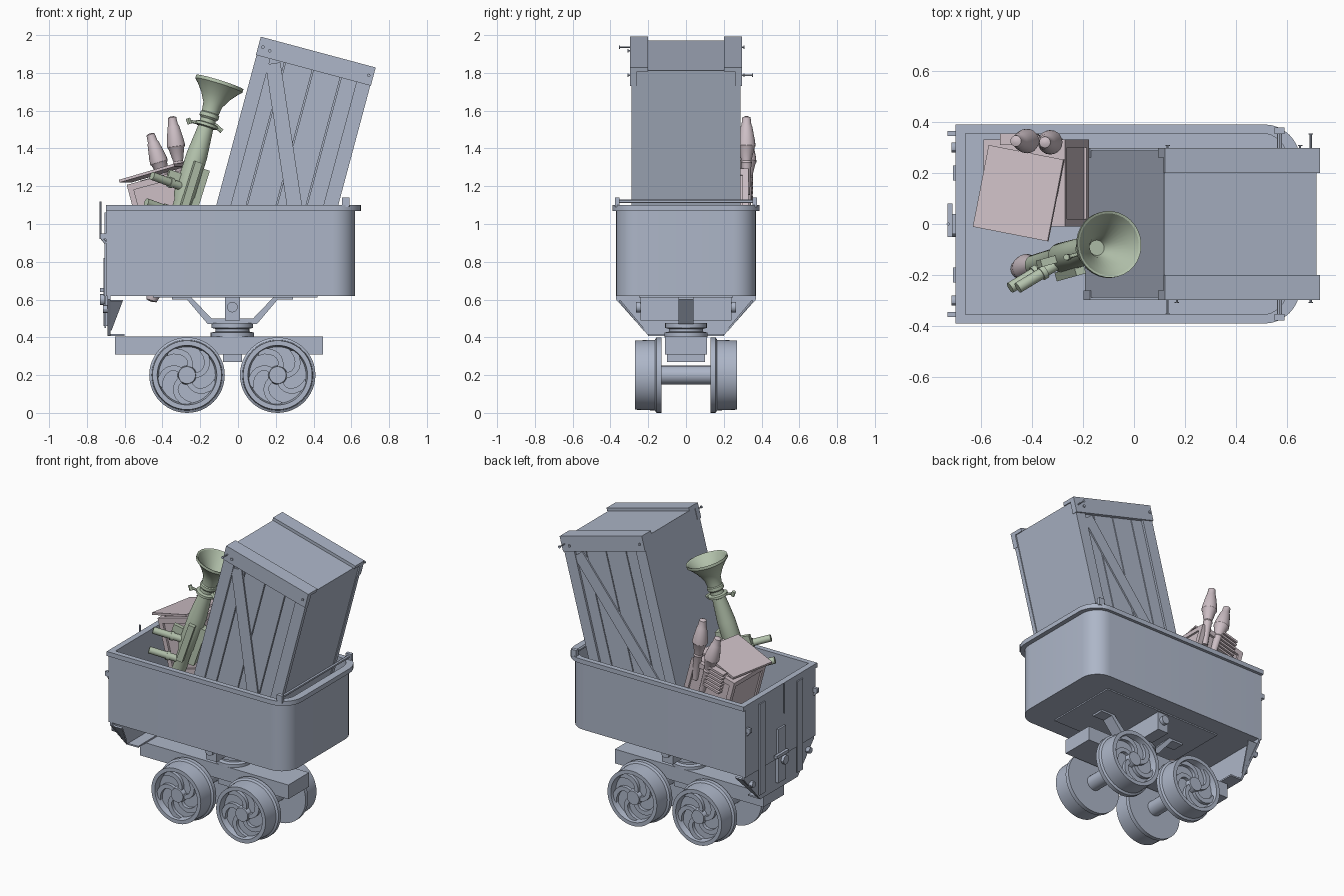
import bpy, bmesh, math
from math import radians, sin, cos, pi
from mathutils import Matrix, Vector

if "Cube" in bpy.data.objects:
    bpy.data.objects.remove(bpy.data.objects["Cube"])

T = lambda x, y, z: Matrix.Translation((x, y, z))
R = lambda deg, axis: Matrix.Rotation(radians(deg), 4, axis)
I = Matrix.Identity(4)

def material(name, rgb):
    m = bpy.data.materials.new(name)
    m.diffuse_color = (*rgb, 1)
    m.use_nodes = True
    m.node_tree.nodes["Principled BSDF"].inputs["Base Color"].default_value = m.diffuse_color
    return m

STEEL = material("blue grey", (0.42, 0.47, 0.58))
PINK = material("pale pink", (0.61, 0.52, 0.56))
GREEN = material("pale green", (0.46, 0.55, 0.42))

def finish(name, bm, mat, M=I):
    bmesh.ops.recalc_face_normals(bm, faces=bm.faces)
    me = bpy.data.meshes.new(name)
    bm.to_mesh(me)
    bm.free()
    me.transform(M)
    me.materials.append(mat)
    ob = bpy.data.objects.new(name, me)
    bpy.context.collection.objects.link(ob)
    return ob

def box(name, x, y, z, mat=STEEL, M=I):
    """Box from (min, max) pairs."""
    bm = bmesh.new()
    size = [b - a for a, b in (x, y, z)]
    mid = [(a + b) / 2 for a, b in (x, y, z)]
    bmesh.ops.create_cube(bm, size=1, matrix=T(*mid) @ Matrix.Diagonal((*size, 1)))
    return finish(name, bm, mat, M)

def loft(name, loops, mat=STEEL, M=I, caps=True):
    """Bridge equal-length closed loops of points."""
    bm = bmesh.new()
    rows = [[bm.verts.new(p) for p in loop] for loop in loops]
    n = len(rows[0])
    for a, b in zip(rows, rows[1:]):
        for i in range(n):
            bm.faces.new((a[i], a[(i + 1) % n], b[(i + 1) % n], b[i]))
    if caps:
        bm.faces.new(rows[0])
        bm.faces.new(rows[-1])
    return finish(name, bm, mat, M)

def prism(name, pts, y0, y1, mat=STEEL, M=I):
    return loft(name, [[(x, y, z) for x, z in pts] for y in (y0, y1)], mat, M)

def lathe(name, profile, mat=STEEL, M=I, n=32):
    """Spin (radius, height) points round local z."""
    loops = [[(r * cos(2 * pi * i / n), r * sin(2 * pi * i / n), h) for i in range(n)]
             for r, h in profile]
    return loft(name, loops, mat, M)

def rod(name, a, b, r, mat=STEEL, n=12):
    a, b = Vector(a), Vector(b)
    M = Matrix.Translation(a) @ (b - a).to_track_quat('Z', 'Y').to_matrix().to_4x4()
    return lathe(name, [(r, 0), (r, (b - a).length)], mat, M, n)

# --- Tub: square at the door end, rounded at the other ---
def outline(x0, x1, w, r, z):
    pts = [(x0, w, z), (x0, -w, z)]
    for s, a0 in ((-1, -90), (1, 0)):
        for k in range(9):
            a = radians(a0 + 90 * k / 8)
            pts.append((x1 - r + r * cos(a), s * (w - r) + r * sin(a), z))
    return pts

loft("tub", [outline(-.70, .62, .37, .12, .62), outline(-.70, .62, .37, .12, 1.07),
             outline(-.70, .65, .39, .14, 1.07), outline(-.70, .65, .39, .14, 1.10),
             outline(-.66, .60, .355, .10, 1.10), outline(-.66, .60, .355, .10, .64)])
box("tub_floor_panel", (-.45, .42), (-.25, .25), (.612, .622))

# --- Door end: tapered lower plate, straps, hooks and latch ---
END = R(90, 'Z')
prism("door_lower_plate", [(-.37, .64), (.37, .64), (.37, .60), (.2, .41), (-.2, .41), (-.37, .60)],
      .675, .69, STEEL, END)
box("door_lip", (-.69, -.60), (-.2, .2), (.408, .418))
for s in (-1, 1):
    prism("door_side_flange", [(-.685, .62), (-.61, .62), (-.67, .415), (-.685, .415)], -.005, .005,
          STEEL, T(0, s * .285, .515) @ R(s * -40, 'X') @ T(0, 0, -.515))
    y = s * .355
    box("door_strap", (-.708, -.699), (s * .2 - .03, s * .2 + .03), (.45, 1.06))
    box("door_hinge", (-.73, -.70), (y - .01, y + .01), (.92, .95))
    rod("door_hook", (-.725, y, .93), (-.70, y, .90), .008)
    rod("door_pin", (-.715, s * .3, .55), (-.69, s * .3, .55), .02)
rod("door_bar", (-.728, 0, .92), (-.728, 0, 1.12), .006)
box("door_latch_plate", (-.712, -.69), (-.04, .04), (.46, .82))
rod("door_latch_knob", (-.73, -.02, .60), (-.70, -.02, .60), .03)
box("door_latch_handle", (-.73, -.71), (-.05, .08), (.64, .66))

# --- Rod across the rounded end ---
rod("end_rod", (.57, -.37, 1.12), (.57, .37, 1.12), .01)
for s in (-1, 1):
    box("end_rod_bracket", (.55, .59), (s * .365 - .012, s * .365 + .012), (1.09, 1.14))

# --- Saddle, pivot and chassis ---
prism("saddle", [(-.35, .625), (-.26, .625), (-.14, .50), (.08, .50), (.20, .625), (.29, .625),
                 (.29, .60), (.21, .60), (.10, .47), (-.16, .47), (-.27, .60), (-.35, .60)], -.04, .04)
box("pivot_beam", (-.07, .01), (-.24, .24), (.49, .625))
for s in (-1, 1):
    rod("pivot_bolt", (-.03, s * .23, .56), (-.03, s * .265, .56), .028, n=16)
lathe("turntable", [(.115, .40), (.115, .425), (.09, .43), (.09, .445), (.11, .45), (.11, .475)],
      STEEL, T(-.03, 0, 0))
box("chassis", (-.65, .45), (-.11, .11), (.31, .405))
box("chassis_keel", (-.08, .02), (-.1, .1), (.27, .32))

# --- Wheels: flanged rim, recessed web, curved spokes ---
RIM = [(.05, .13), (.2, .13), (.2, .157), (.187, .165), (.183, .27), (.158, .27), (.15, .23),
       (.05, .23), (.045, .262), (.01, .262)]
def spoke():
    left, right = [], []
    for k in range(9):
        t = k / 8
        r, a, w = .035 + .12 * t, 1.0 * t * t, .013 + .012 * abs(t - .4)
        for side, s in ((left, -1), (right, 1)):
            side.append((r * cos(a) - s * w * sin(a + .5), r * sin(a) + s * w * cos(a + .5)))
    return left + right[::-1]

for x in (-.27, .21):
    rod("axle", (x, -.14, .2), (x, .14, .2), .05, n=20)
    for s in (-1, 1):
        M = T(x, 0, .2) @ R(0 if s < 0 else 180, 'Z')
        lathe("wheel", RIM, STEEL, M @ R(90, 'X'), 48)
        for k in range(5):
            prism("wheel_spoke", spoke(), -.252, -.225, STEEL, M @ R(72 * k, 'Y'))

# --- Tall wooden crate, leaning to the right ---
C = T(.425, 0, 1.91) @ R(15, 'Y')
box("crate_body", (-.312, .306), (-.265, .265), (-1.22, -.02), STEEL, C)
for s in (0, 180):
    M = C @ R(s, 'Z')
    for k in range(4):
        x = -.306 + k * .153
        box("crate_plank", (x, x + .147), (-.274, -.26), (-1.2, -.03), STEEL, M)
    for z in (-.1, -1.23):
        box("crate_batten", (-.315, .315), (-.297, -.26), (z, z + .1), STEEL, M)
    box("crate_top_strip", (-.315, .315), (-.297, -.2), (-.022, 0), STEEL, M)
    for x in (-.312, .236):
        box("crate_stile", (x, x + .076), (-.288, -.26), (-1.14, -.09), STEEL, M)
    box("crate_brace", (-.04, .04), (-.284, -.26), (-.54, .54), STEEL, M @ T(0, 0, -.615) @ R(-23.6, 'Y'))
    for x, z, out in ((-.29, -.05, .35), (-.25, -.06, .305), (.29, -.05, .305)):
        p, q = M @ Vector((x, -.28, z)), M @ Vector((x, -out, z))
        rod("crate_nail", p, q, .004, n=8)
        rod("crate_nail_head", q, q + (q - p).normalized() * .004, .009, n=8)

# --- Small ammunition box with a loose lid ---
B = T(-.43, .16, 1.25) @ R(-15, 'Y')
box("ammo_box", (-.155, .155), (-.155, .155), (-.36, -.005), PINK, B)
for s in (-1, 1):
    for c in (-1, 1):
        box("ammo_box_post", (s * .15 - .015, s * .15 + .015), (c * .155 - .015, c * .155 + .015),
            (-.365, 0), PINK, B)
    for z in (-.365, -.035):
        box("ammo_box_side_rail", (s * .15 - .015, s * .15 + .015), (-.17, .17), (z, z + .035), PINK, B)
        box("ammo_box_front_rail", (-.165, .165), (s * .155 - .015, s * .155 + .015), (z, z + .035), PINK, B)
box("ammo_box_lid", (-.155, .155), (-.163, .163), (0, .015), PINK,
    T(-.45, .12, 1.262) @ R(-11, 'Z') @ R(-16, 'Y'))
for k in range(6):
    z = -.115 + k * .026
    box("ammo_rib", (-.09, .03), (.15, .195), (z, z + .014), PINK, B)

# --- Rockets standing at the back of the box ---
ROCKET = [(.008, 0), (.022, -.006), (.026, -.045), (.031, -.055), (.046, -.135), (.048, -.16),
          (.042, -.17), (.026, -.24), (.03, -.25), (.026, -.26), (.018, -.42)]
for x, y, z, lean in ((-.465, .325, 1.48, -17), (-.35, .32, 1.57, -8)):
    lathe("rocket", ROCKET, PINK, T(x, y, z) @ R(lean, 'Y'), 20)

# --- Launcher tube with flared bell, warhead down through the floor ---
L = T(-.098, -.08, 1.745) @ R(15.5, 'Z') @ R(18, 'Y')
lathe("launcher_tube", [(.03, -.16), (.045, -.11), (.10, -.03), (.122, .002), (.131, .006), (.131, -.012),
                        (.112, -.03), (.08, -.07), (.052, -.12), (.046, -.165), (.052, -.17), (.052, -.19),
                        (.042, -.2), (.042, -.25), (.056, -.40), (.058, -.62), (.045, -.66), (.04, -.98)],
      GREEN, L)
lathe("launcher_collar", [(.05, -.245), (.062, -.24), (.062, -.225), (.045, -.22)], GREEN, L)
box("launcher_sight", (.045, .085), (-.03, .03), (-.72, -.46), GREEN, L)
box("launcher_rail", (-.02, .02), (-.085, -.05), (-.70, -.44), GREEN, L)
rod("launcher_clip", (-.16, -.10, 1.52), (-.26, -.13, 1.547), .008, GREEN)
rod("launcher_clip_end", (-.255, -.13, 1.53), (-.265, -.13, 1.56), .012, GREEN)
rod("launcher_clip_pin", (-.13, -.1, 1.53), (-.085, -.1, 1.49), .012, GREEN)
for x, z in ((0, 0), (-.03, -.14)):
    a, b = Vector((-.29 + x, -.15, 1.195 + z)), Vector((-.455 + x, -.25, 1.255 + z))
    rod("launcher_grip", a, b, .022, GREEN, 16)
    rod("launcher_grip_cap", a.lerp(b, .35), a.lerp(b, .45), .028, GREEN, 16)
box("launcher_trigger", (-.12, -.04), (-.015, .015), (-.58, -.52), GREEN, L)
lathe("launcher_warhead", [(.03, -.94), (.035, -1.0), (.052, -1.08), (.05, -1.11), (.034, -1.19),
                           (.028, -1.21), (.01, -1.215)], PINK, L, 24)

# --- Smooth round parts, keep hard edges ---
for ob in bpy.context.collection.objects:
    ob.select_set(True)
    bpy.context.view_layer.objects.active = ob
bpy.ops.object.shade_smooth_by_angle(angle=radians(30))
